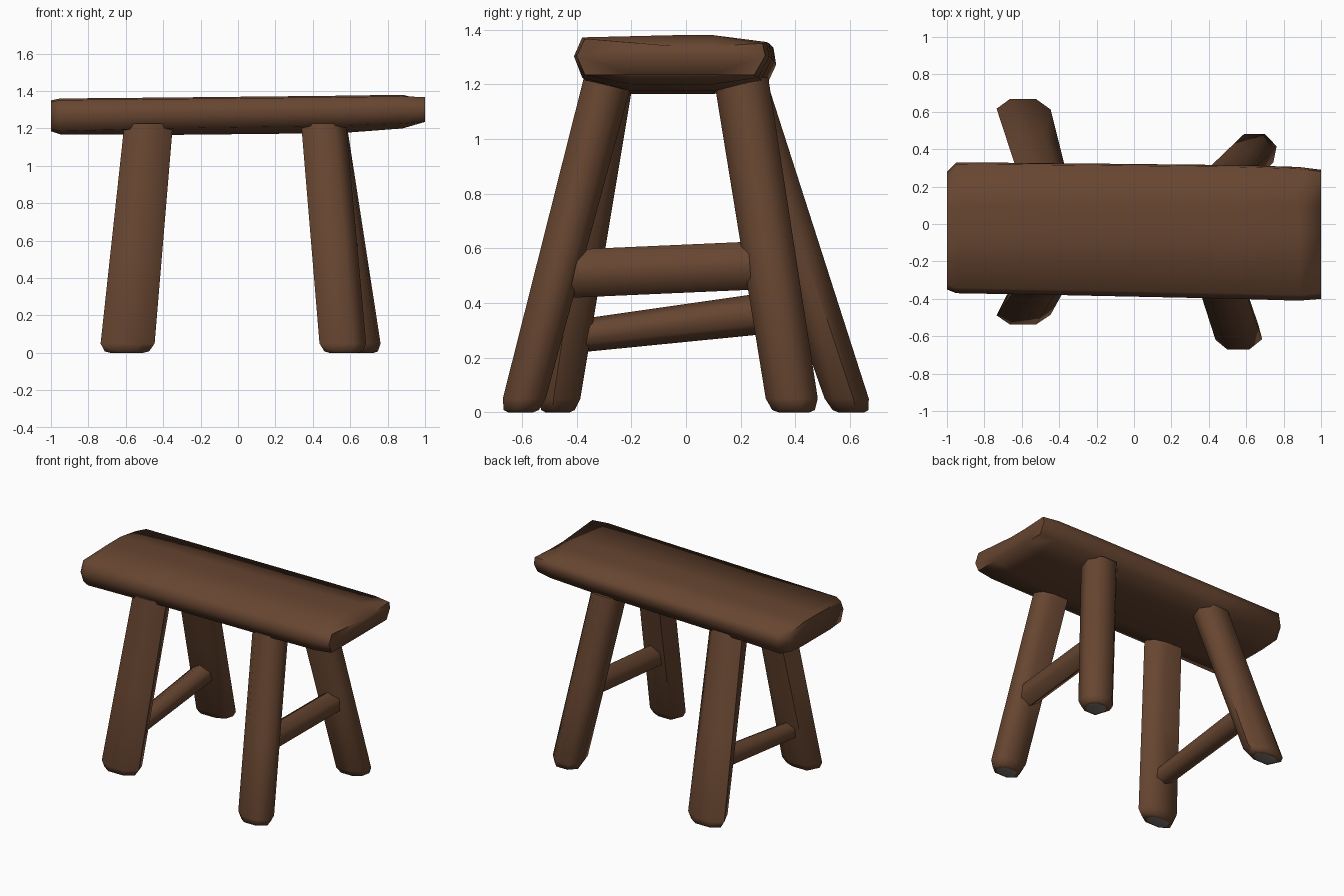
import bpy, bmesh, math
from mathutils import Vector

cube = bpy.data.objects.get("Cube")
if cube:
    bpy.data.objects.remove(cube)


def material(name, rgb):
    mat = bpy.data.materials.new(name)
    mat.use_nodes = True
    mat.diffuse_color = (*rgb, 1)
    mat.node_tree.nodes["Principled BSDF"].inputs["Base Color"].default_value = (*rgb, 1)
    return mat


WOOD = material("brown wood", (0.135, 0.06, 0.03))
GREY = material("worn grey end grain", (0.2, 0.18, 0.165))


def loft(name, rings, mats, angle, grey_end=False):
    """Skin a list of matching rings and cap both ends."""
    bm = bmesh.new()
    loops = [[bm.verts.new(p) for p in ring] for ring in rings]
    n = len(loops[0])
    for a, b in zip(loops, loops[1:]):
        for i in range(n):
            j = (i + 1) % n
            bm.faces.new((a[i], a[j], b[j], b[i]))
    bm.faces.new(loops[0])
    end = bm.faces.new(loops[-1])
    if grey_end:
        end.material_index = 1
    bmesh.ops.recalc_face_normals(bm, faces=bm.faces)
    mesh = bpy.data.meshes.new(name)
    bm.to_mesh(mesh)
    bm.free()
    for m in mats:
        mesh.materials.append(m)
    obj = bpy.data.objects.new(name, mesh)
    bpy.context.collection.objects.link(obj)
    bpy.ops.object.select_all(action="DESELECT")
    obj.select_set(True)
    bpy.context.view_layer.objects.active = obj
    bpy.ops.object.shade_smooth_by_angle(angle=math.radians(angle))
    return obj


# Seat: a hewn slab with bulging edges and a belly underneath
def seat_ring(x, front, back, edge, belly, top, dip):
    mid = (edge + top) / 2
    return [Vector((x, y, z)) for y, z in (
        (front + 0.03, edge), (front, mid), (front + 0.03, top - 0.008),
        (-0.04, top - dip), (0.1, top - dip), (back - 0.01, top - 0.025),
        (back, mid), (back - 0.04, edge), (0.1, belly), (-0.2, belly))]


loft("seat", [seat_ring(*s) for s in (
    (-1.0, -0.35, 0.28, 1.195, 1.185, 1.35, 0),
    (-0.95, -0.37, 0.33, 1.185, 1.168, 1.36, 0),
    (-0.4, -0.38, 0.325, 1.2, 1.165, 1.365, 0),
    (0.55, -0.40, 0.315, 1.215, 1.175, 1.375, 0),
    (0.88, -0.41, 0.305, 1.225, 1.2, 1.38, 0),
    (1.0, -0.40, 0.29, 1.235, 1.235, 1.375, 0.035))], [WOOD], 75)

# Splayed legs: a rough seven-sided section, tapering at the foot
LEG = ((-1, -0.35), (-0.5, -1), (0.45, -1), (1, -0.3), (0.85, 0.6), (0.3, 1), (-0.65, 1))


def leg(name, top, top_half, foot, foot_half, side):
    top, foot = Vector(top), Vector(foot)
    rings = []
    for z, scale in ((1.225, 1), (0.6, 1), (0.05, 1), (0.008, 0.82), (0, 0.6)):
        t = 1 - z / 1.2
        c = top.lerp(foot, t)
        h = Vector(top_half).lerp(Vector(foot_half), t) * scale
        rings.append([Vector((c.x + u * h.x, c.y + v * side * h.y, z)) for u, v in LEG])
    loft(name, rings, [WOOD, GREY], 65, grey_end=True)


leg("front_left_leg", (0.46, -0.29), (0.12, 0.09), (0.565, -0.605), (0.125, 0.078), 1)
leg("back_left_leg", (0.465, 0.205), (0.12, 0.1), (0.655, 0.395), (0.115, 0.095), -1)
leg("front_right_leg", (-0.48, -0.285), (0.13, 0.09), (-0.595, -0.47), (0.145, 0.075), 1)
leg("back_right_leg", (-0.48, 0.2), (0.13, 0.1), (-0.595, 0.605), (0.145, 0.08), -1)


# Stretchers joining the front and back leg of each pair
def stretcher(name, start, end, half_start, half_end):
    rings = []
    for p, (hx, hz) in ((start, half_start), (end, half_end)):
        rings.append([Vector((p[0] + hx * math.cos(a), p[1], p[2] + hz * math.sin(a)))
                      for a in (math.tau * (i + 0.5) / 6 + math.pi / 3 for i in range(6))])
    loft(name, rings, [WOOD], 65)


stretcher("left_stretcher", (0.53, -0.47, 0.505), (0.58, 0.32, 0.54), (0.075, 0.088), (0.075, 0.088))
stretcher("right_stretcher", (-0.56, -0.43, 0.275), (-0.56, 0.48, 0.385), (0.07, 0.06), (0.075, 0.08))
